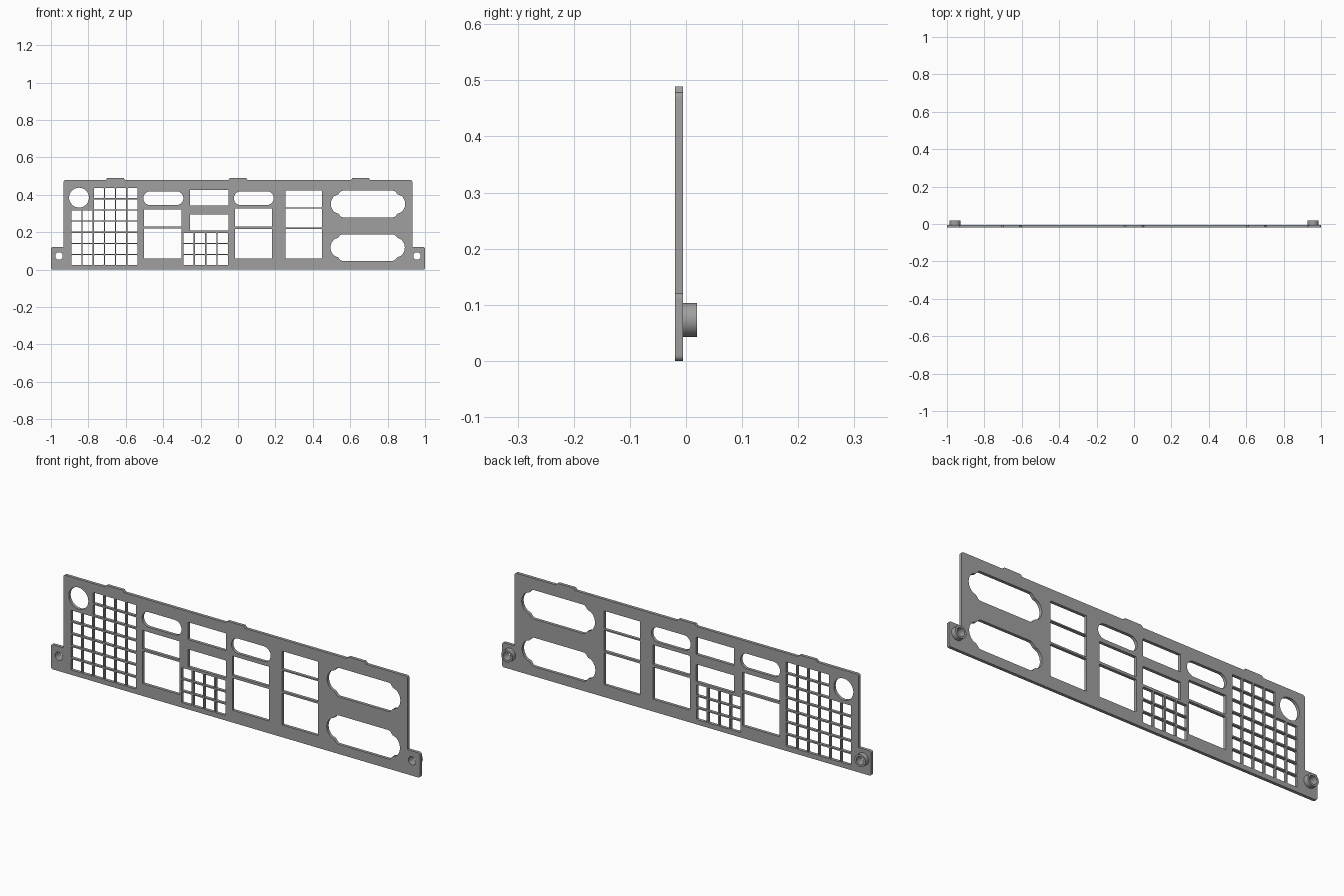
import bpy, bmesh, math

if "Cube" in bpy.data.objects:
    bpy.data.objects.remove(bpy.data.objects["Cube"])

metal = bpy.data.materials.new("grey_metal")
metal.diffuse_color = (0.35, 0.35, 0.35, 1)
metal.use_nodes = True
metal.node_tree.nodes["Principled BSDF"].inputs["Base Color"].default_value = metal.diffuse_color


def arc(cx, cz, r, a0, a1, n):
    return [(cx + r * math.cos(math.radians(a0 + (a1 - a0) * i / n)),
             cz + r * math.sin(math.radians(a0 + (a1 - a0) * i / n))) for i in range(n + 1)]


def circle(cx, cz, r, n=40):
    return arc(cx, cz, r, 0, 360, n)[:-1]


def rect(x0, x1, z0, z1, r=0.003):
    return (arc(x1 - r, z1 - r, r, 0, 90, 3) + arc(x0 + r, z1 - r, r, 90, 180, 3)
            + arc(x0 + r, z0 + r, r, 180, 270, 3) + arc(x1 - r, z0 + r, r, 270, 360, 3))


def slot(x0, x1, z0, z1):
    r, cz = (z1 - z0) / 2, (z0 + z1) / 2
    return arc(x1 - r, cz, r, -90, 90, 16) + arc(x0 + r, cz, r, 90, 270, 16)


def connector(cx, cz):
    # wide opening with a stepped lobe at each end
    q = [(0.199, 0), (0.196, 0.018), (0.187, 0.035), (0.179, 0.043), (0.170, 0.048),
         (0.160, 0.051), (0.154, 0.057), (0.147, 0.066), (0.140, 0.070), (0.132, 0.071)]
    top = q + [(-x, z) for x, z in reversed(q)]
    return [(cx + x, cz + z) for x, z in top + [(-x, -z) for x, z in top[1:-1]]]


def sheet(name, loops, y0, y1):
    # first loop is the outline, the others are holes
    cu = bpy.data.curves.new(name + "_profile", 'CURVE')
    cu.dimensions = '2D'
    cu.fill_mode = 'BOTH'
    cu.extrude = (y1 - y0) / 2
    for pts in loops:
        s = cu.splines.new('POLY')
        s.points.add(len(pts) - 1)
        for p, (x, z) in zip(s.points, pts):
            p.co = (x, z, 0, 1)
        s.use_cyclic_u = True
    tmp = bpy.data.objects.new(name + "_profile", cu)
    bpy.context.collection.objects.link(tmp)
    dg = bpy.context.evaluated_depsgraph_get()
    me = bpy.data.meshes.new_from_object(tmp.evaluated_get(dg))
    bpy.data.objects.remove(tmp)
    bm = bmesh.new()
    bm.from_mesh(me)
    for v in bm.verts:
        x, z, d = v.co
        v.co = (x, (y0 + y1) / 2 - d, z)
    bmesh.ops.remove_doubles(bm, verts=bm.verts, dist=1e-5)
    bmesh.ops.recalc_face_normals(bm, faces=bm.faces)
    bm.to_mesh(me)
    bm.free()
    me.materials.clear()
    me.materials.append(metal)
    ob = bpy.data.objects.new(name, me)
    bpy.context.collection.objects.link(ob)
    bpy.ops.object.select_all(action='DESELECT')
    ob.select_set(True)
    bpy.context.view_layer.objects.active = ob
    bpy.ops.object.shade_smooth_by_angle(angle=math.radians(30))
    return ob


# Plate outline: mounting ears at the bottom corners, three tabs on top
W, H, EAR, R, TAB = 0.932, 0.479, 0.121, 0.01, 0.489
outline = (arc(1 - R, R, R, -90, 0, 5) + arc(1 - R, EAR - R, R, 0, 90, 5)
           + [(W, EAR)] + arc(W - R, H - R, R, 0, 90, 5))
for c in (0.655, 0, -0.655):
    outline += [(c + 0.053, H), (c + 0.044, TAB), (c - 0.044, TAB), (c - 0.053, H)]
outline += (arc(-W + R, H - R, R, 90, 180, 5) + [(-W, EAR)]
            + arc(-1 + R, EAR - R, R, 90, 180, 5) + arc(-1 + R, R, R, 180, 270, 5))

holes = [circle(-0.85, 0.385, 0.053)]
# Screw holes
holes += [circle(s * 0.957, 0.073, 0.02, 32) for s in (-1, 1)]
# Large vent grid, with a corner left free for the round hole
for row in range(7):
    for col in range(2 if row > 4 else 0, 6):
        x, z = -0.890 + col * 0.0597, 0.024 + row * 0.0597
        holes.append(rect(x, x + 0.053, z, z + 0.053))
# Small vent grid
for row in range(3):
    for col in range(4):
        x, z = -0.292 + col * 0.0612, 0.024 + row * 0.0592
        holes.append(rect(x, x + 0.054, z, z + 0.053))
# Rounded slots
holes += [slot(-0.506, -0.292, 0.345, 0.419), slot(-0.022, 0.191, 0.345, 0.419)]
# Rectangular ports
for x0, x1, z0, z1 in [(-0.503, -0.302, 0.230, 0.321), (-0.503, -0.302, 0.060, 0.219),
                       (-0.257, -0.052, 0.342, 0.427), (-0.257, -0.052, 0.208, 0.294),
                       (-0.017, 0.183, 0.230, 0.326), (-0.017, 0.183, 0.060, 0.217),
                       (0.253, 0.448, 0.332, 0.422), (0.253, 0.448, 0.225, 0.326),
                       (0.253, 0.448, 0.060, 0.216)]:
    holes.append(rect(x0, x1, z0, z1))
# Wide connector openings
holes += [connector(0.695, 0.351), connector(0.693, 0.118)]

sheet("port_plate", [outline] + holes, -0.02, -0.005)

# Screw bosses on the back
for side, s in (("left", -1), ("right", 1)):
    sheet("screw_boss_" + side,
          [circle(s * 0.957, 0.073, 0.03, 40), circle(s * 0.957, 0.073, 0.02, 32)], -0.005, 0.02)
